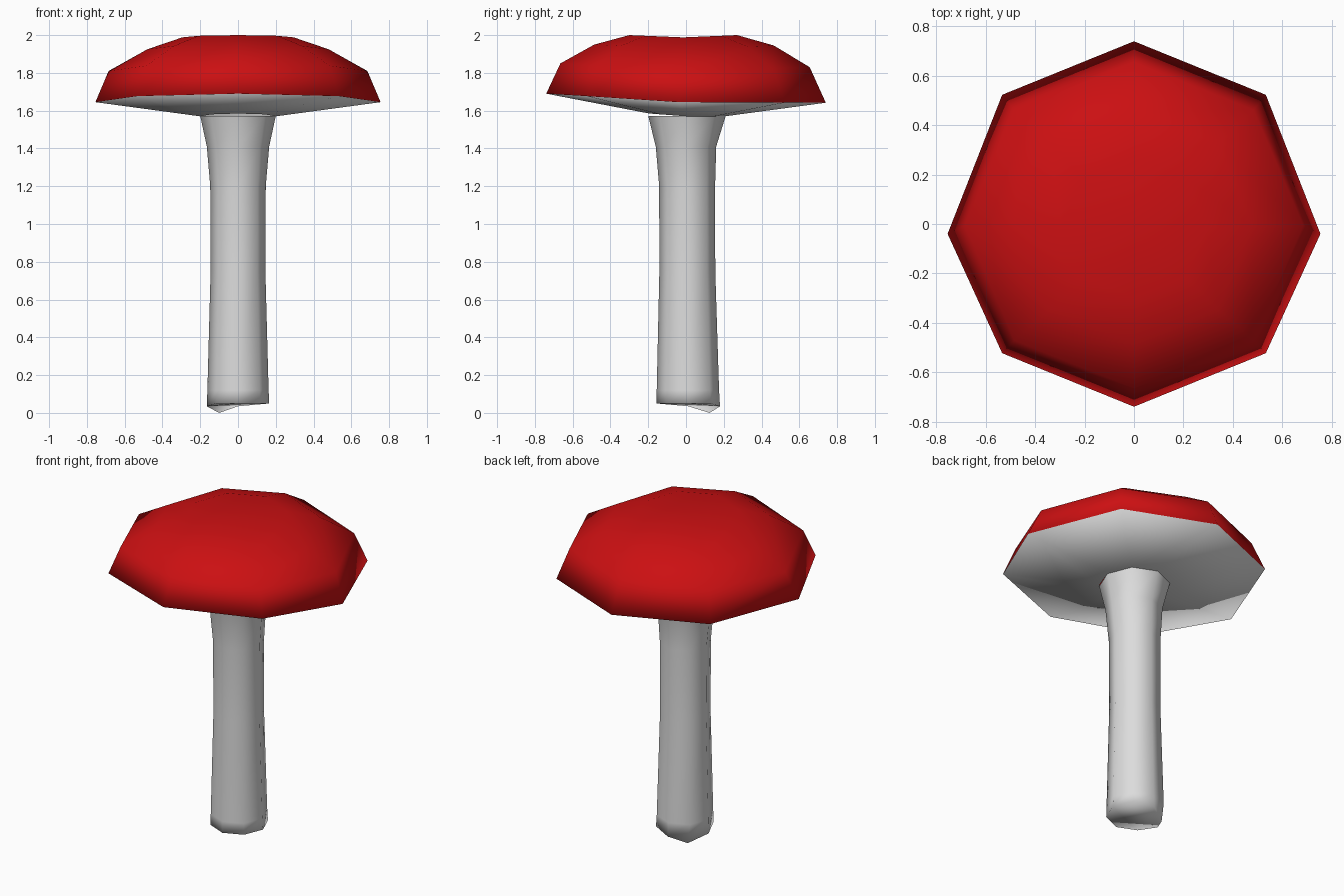
import bpy, bmesh
from math import sin, cos, radians, tau
from mathutils import Vector
from mathutils.bvhtree import BVHTree

SIDES = 8

cube = bpy.data.objects.get("Cube")
if cube:
    bpy.data.objects.remove(cube)


def make_material(name, color):
    mat = bpy.data.materials.new(name)
    mat.use_nodes = True
    mat.diffuse_color = color
    mat.node_tree.nodes["Principled BSDF"].inputs["Base Color"].default_value = color
    return mat


red = make_material("cap red", (0.6, 0.005, 0.006, 1))
white = make_material("off white", (0.72, 0.72, 0.72, 1))


def make_object(name, bm, materials):
    for face in bm.faces:
        face.smooth = True
    mesh = bpy.data.meshes.new(name)
    bm.to_mesh(mesh)
    for mat in materials:
        mesh.materials.append(mat)
    obj = bpy.data.objects.new(name, mesh)
    bpy.context.collection.objects.link(obj)
    return obj


def add_ring(bm, radius_x, radius_y, shift_y, height):
    """Octagonal ring; height is a function of the unit direction (x, y)."""
    ring = []
    for i in range(SIDES):
        c, s = cos(tau * i / SIDES), sin(tau * i / SIDES)
        ring.append(bm.verts.new((radius_x * c, radius_y * s + shift_y, height(c, s))))
    return ring


def bridge(bm, lower, upper, material=0):
    for i in range(SIDES):
        j = (i + 1) % SIDES
        face = bm.faces.new((lower[i], lower[j], upper[j], upper[i]))
        face.material_index = material


def dome_height(side, front, back):
    """Side height, lifted separately towards the front and the back."""
    return lambda c, s: side + (front - side) * max(0, -s) + (back - side) * max(0, s)


# Cap: pale underside, red dome with a slightly uneven rim
bm = bmesh.new()
profile = [
    (0.20, 0.20, 0.005, dome_height(1.57, 1.585, 1.57)),
    (0.755, 0.74, 0, dome_height(1.645, 1.69, 1.642)),
    (0.685, 0.66, -0.005, dome_height(1.81, 1.85, 1.83)),
    (0.48, 0.475, -0.01, dome_height(1.925, 1.95, 1.945)),
    (0.295, 0.285, -0.015, dome_height(1.988, 2.0, 2.0)),
]
rings = [add_ring(bm, *row) for row in profile]
for k, (lower, upper) in enumerate(zip(rings, rings[1:])):
    bridge(bm, lower, upper, 1 if k == 0 else 0)
for k in (0, 4):      # side tips of the rim sit a little forward
    rings[1][k].co.y = -0.04
crown = bm.verts.new((0, -0.01, 1.987))
for i in range(SIDES):
    bm.faces.new((rings[-1][i], rings[-1][(i + 1) % SIDES], crown))
make_object("cap", bm, [red, white])
surface = BVHTree.FromBMesh(bm)
bm.free()

# Stem: flared top, slim middle, uneven cut base
bm = bmesh.new()
stem_profile = [
    (0.165, 0.168, 0.012, 0.05), (0.162, 0.165, 0.01, 0.12),
    (0.145, 0.148, 0.007, 0.75), (0.147, 0.148, 0.006, 1.2),
    (0.165, 0.16, 0, 1.41), (0.20, 0.205, 0.005, 1.572),
]
rings = [add_ring(bm, rx, ry, sy, lambda c, s, z=z: z) for rx, ry, sy, z in stem_profile]
for lower, upper in zip(rings, rings[1:]):
    bridge(bm, lower, upper)
rings[0][3].co = (-0.1, 0.125, 0)
rings[0][2].co.z = rings[0][4].co.z = 0.035
bm.faces.new(reversed(rings[0]))
make_object("stem", bm, [white])
bm.free()


# Spots: thin round plates that follow the cap
def add_spot(bm, start, direction, radius, sides=10):
    center, normal, _, _ = surface.ray_cast(Vector(start), Vector(direction))
    if center is None:
        return
    if normal.dot(Vector(direction)) > 0:
        normal = -normal
    u = normal.orthogonal().normalized()
    v = normal.cross(u)

    def drop(point):
        hit = surface.ray_cast(point + normal * 0.1, -normal, 0.2)[0]
        if hit is None:
            hit = surface.find_nearest(point)[0]
        return bm.verts.new(hit + normal * 0.005)

    middle = drop(center)
    inner, outer = [
        [drop(center + (u * cos(tau * i / sides) + v * sin(tau * i / sides)) * r)
         for i in range(sides)] for r in (radius * 0.5, radius)]
    for i in range(sides):
        j = (i + 1) % sides
        bm.faces.new((middle, inner[i], inner[j]))
        bm.faces.new((inner[i], outer[i], outer[j], inner[j]))


# Upper spots by radius: x, y in hundredths
upper_spots = {
    0.046: [(28, 49.5)],
    0.036: [(-18.5, 42), (9.5, 56), (9.5, 38), (36.5, 27), (-33.5, 12), (-19.5, 13.5),
            (13.5, 14), (13.5, -3), (33, -3), (48, -1), (-1, -12.5)],
    0.031: [(-45, 43), (-22.5, -12.5), (-23, -31.5), (41, -20.5), (57, -18.5),
            (29, -37.5), (-8, -53.5), (48, -35.5), (0, -33.5)],
    0.026: [(-8.5, 57), (-1, 46.5), (-2.5, 25.5), (57, 13), (-46.5, 21.5), (-7.5, 4),
            (-46.5, -11), (-47.5, -24), (20, -22), (-46.5, -42), (-24, -43.5),
            (-31, -53.5), (10.5, -48), (24.5, -52.5)],
}
# Rim spots: angle in degrees, height in hundredths
rim_spots = [(-88, 179), (-106, 172), (-125, 170.5), (-53, 169.5), (-66, 175.5),
             (-162, 177), (-42, 175), (-17, 168), (0, 170), (37, 178.5), (64, 172),
             (76, 170), (99, 178), (108, 175), (121, 183), (135, 177), (150, 180),
             (165, 180), (182, 179), (-139, 170.5)]

bm = bmesh.new()
for radius, places in upper_spots.items():
    for x, y in places:
        add_spot(bm, (x / 100, y / 100, 3), (0, 0, -1), radius)
for angle, z in rim_spots:
    c, s = cos(radians(angle)), sin(radians(angle))
    add_spot(bm, (2 * c, 2 * s, z / 100), (-c, -s, 0), 0.023)
make_object("cap_spots", bm, [white])
bm.free()
